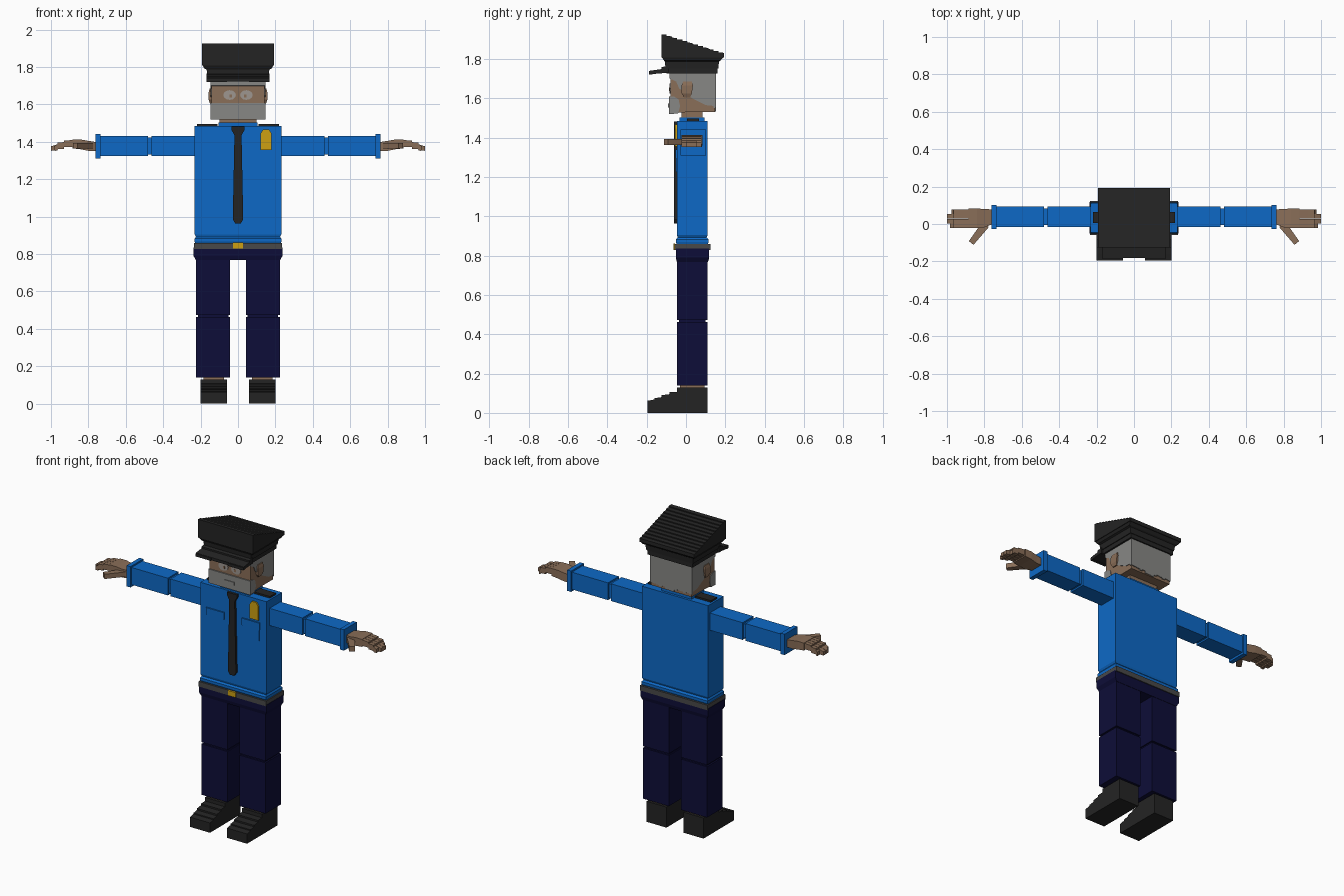
import bpy, bmesh, math, random
from mathutils import Matrix, Vector

random.seed(4)
cube = bpy.data.objects.get("Cube")
if cube:
    bpy.data.objects.remove(cube)


def material(name, r, g, b):
    lin = [((c / 255 + 0.055) / 1.055) ** 2.4 if c > 10 else c / 255 / 12.92 for c in (r, g, b)]
    m = bpy.data.materials.new(name)
    m.use_nodes = True
    m.diffuse_color = (*lin, 1)
    m.node_tree.nodes["Principled BSDF"].inputs["Base Color"].default_value = (*lin, 1)
    return m


BLUE = material("shirt blue", 13, 105, 198)
NAVY = material("trouser navy", 13, 13, 56)
BLACK = material("black", 36, 36, 36)
GREY = material("belt grey", 72, 72, 72)
GOLD = material("gold", 205, 160, 18)
SKIN = material("skin", 138, 110, 88)
HAIR = material("hair grey", 135, 135, 133)
EYE = material("eye grey", 158, 150, 144)


def finish(name, bm, mat, side=1):
    """Store the mesh, mirrored in x when side is -1."""
    if side < 0:
        bmesh.ops.scale(bm, vec=(-1, 1, 1), verts=bm.verts)
    bmesh.ops.recalc_face_normals(bm, faces=bm.faces)
    me = bpy.data.meshes.new(name)
    bm.to_mesh(me)
    bm.free()
    me.materials.append(mat)
    ob = bpy.data.objects.new(name, me)
    bpy.context.collection.objects.link(ob)
    return ob


def loft(name, mat, rings, axis="z", side=1):
    """Box through rings (t, a0, a1, b0, b1): t runs along z (a=x, b=y) or x (a=y, b=z)."""
    bm = bmesh.new()
    loops = []
    for t, a0, a1, b0, b1 in rings:
        pts = [(a0, b0), (a1, b0), (a1, b1), (a0, b1)]
        loops.append([bm.verts.new((a, b, t) if axis == "z" else (t, a, b)) for a, b in pts])
    for lo, hi in zip(loops, loops[1:]):
        for i in range(4):
            j = (i + 1) % 4
            bm.faces.new((lo[i], lo[j], hi[j], hi[i]))
    bm.faces.new(loops[0])
    bm.faces.new(loops[-1])
    return finish(name, bm, mat, side)


def box(name, mat, x0, x1, y0, y1, z0, z1, side=1):
    return loft(name, mat, [(z0, x0, x1, y0, y1), (z1, x0, x1, y0, y1)], side=side)


def prism(name, mat, profile, lo, hi, axis="x", side=1):
    """Extrude a (y, z) profile along x, or an (x, z) profile along y."""
    bm = bmesh.new()
    put = (lambda t, p: (t, *p)) if axis == "x" else (lambda t, p: (p[0], t, p[1]))
    a = [bm.verts.new(put(lo, p)) for p in profile]
    b = [bm.verts.new(put(hi, p)) for p in profile]
    bm.faces.new(a)
    bm.faces.new(b)
    for i in range(len(a)):
        j = (i + 1) % len(a)
        bm.faces.new((a[i], a[j], b[j], b[i]))
    return finish(name, bm, mat, side)


# Legs, shoes, arms and hands, one set per side
for s, tag in ((1, "left"), (-1, "right")):
    prism(f"{tag}_shoe", BLACK, [(-0.195, 0), (0.11, 0), (0.11, 0.13), (-0.045, 0.13), (-0.045, 0.107),
          (-0.085, 0.105), (-0.085, 0.095), (-0.125, 0.09), (-0.125, 0.08), (-0.16, 0.075),
          (-0.16, 0.068), (-0.195, 0.062)], 0.06, 0.2, side=s)
    box(f"{tag}_ankle", SKIN, 0.075, 0.185, -0.03, 0.095, 0.12, 0.16, s)
    box(f"{tag}_shin", NAVY, 0.043, 0.225, -0.045, 0.11, 0.14, 0.462, s)
    box(f"{tag}_knee", NAVY, 0.05, 0.215, -0.035, 0.1, 0.45, 0.485, s)
    box(f"{tag}_thigh", NAVY, 0.043, 0.225, -0.045, 0.11, 0.473, 0.79, s)

    ya, yb, za, zb = -0.015, 0.093, 1.323, 1.432
    box(f"{tag}_upper_arm", BLUE, 0.22, 0.462, ya, yb, za, zb, s)
    box(f"{tag}_elbow", BLUE, 0.45, 0.495, ya + 0.01, yb - 0.01, za + 0.01, zb - 0.01, s)
    box(f"{tag}_forearm", BLUE, 0.482, 0.745, ya, yb, za, zb, s)
    box(f"{tag}_cuff", BLUE, 0.735, 0.762, ya - 0.012, yb + 0.008, za - 0.013, zb + 0.01, s)

    loft(f"{tag}_palm", SKIN, [(0.755, 0.0, 0.078, 1.352, 1.398), (0.80, -0.018, 0.08, 1.352, 1.405),
         (0.84, -0.022, 0.083, 1.36, 1.412), (0.885, -0.022, 0.083, 1.365, 1.412)], "x", s)
    for i, tip in enumerate((0.985, 1.0, 1.0, 0.975)):
        y0 = -0.022 + i * 0.0255
        y1 = y0 + 0.0235
        loft(f"{tag}_finger_{i + 1}", SKIN, [(0.88, y0, y1, 1.372, 1.41), (0.93, y0, y1, 1.372, 1.406),
             (0.931, y0, y1, 1.362, 1.398), (0.965, y0, y1, 1.36, 1.396),
             (0.966, y0, y1, 1.354, 1.386), (tip, y0, y1, 1.352, 1.376)], "x", s)
    # Thumb: a tapering box turned forward and outward
    bm = bmesh.new()
    bmesh.ops.create_cube(bm, size=1)
    for v in bm.verts:
        w = 0.044 if v.co.x < 0 else 0.032
        v.co = Vector((v.co.x * 0.125, v.co.y * w, v.co.z * 0.03))
    bm.transform(Matrix.Translation((0.832, -0.052, 1.378)) @ Matrix.Rotation(math.radians(-52), 4, "Z"))
    finish(f"{tag}_thumb", bm, SKIN, s)

    # Shoulder strap, pocket and ear
    box(f"{tag}_shoulder_strap", BLACK, 0.11, 0.22, 0.005, 0.065, 1.48, 1.496, s)
    box(f"{tag}_pocket", BLUE, 0.068, 0.182, -0.05, -0.04, 1.225, 1.31, s)
    box(f"{tag}_pocket_flap", BLUE, 0.062, 0.188, -0.054, -0.04, 1.295, 1.34, s)
    loft(f"{tag}_ear", SKIN, [(1.605, 0.14, 0.15, -0.01, 0.022), (1.625, 0.14, 0.157, -0.022, 0.03),
         (1.665, 0.14, 0.157, -0.022, 0.035), (1.685, 0.14, 0.152, -0.015, 0.03)], side=s)
    # Eye: flat oval
    oval = [(0.045 + 0.034 * math.cos(a * math.pi / 6), 1.65 + 0.026 * math.sin(a * math.pi / 6)) for a in range(12)]
    prism(f"{tag}_eye", EYE, oval, -0.085, -0.078, "y", s)
    box(f"{tag}_pupil", SKIN, 0.032, 0.046, -0.087, -0.08, 1.638, 1.654, s)

# Hips and belt
loft("hips", NAVY, [(0.767, -0.225, 0.225, -0.046, 0.112), (0.79, -0.238, 0.238, -0.052, 0.118),
                    (0.835, -0.238, 0.238, -0.052, 0.118)])
box("belt", GREY, -0.236, 0.236, -0.058, 0.124, 0.828, 0.86)
box("buckle", GOLD, -0.027, 0.027, -0.064, -0.055, 0.829, 0.861)

# Shirt with a tucked hem
loft("shirt", BLUE, [(0.855, -0.228, 0.228, -0.045, 0.11), (0.868, -0.232, 0.232, -0.051, 0.115),
                     (0.882, -0.232, 0.232, -0.051, 0.115), (0.892, -0.225, 0.225, -0.042, 0.105),
                     (0.905, -0.232, 0.232, -0.046, 0.11), (1.485, -0.232, 0.232, -0.046, 0.11)])
box("collar", BLUE, -0.105, 0.105, -0.032, 0.095, 1.48, 1.503)

# Tie and badge
tie = [(0.034, 1.482), (0.034, 1.462), (0.019, 1.435), (0.028, 0.985), (0.014, 0.963)]
prism("tie", BLACK, tie + [(-x, z) for x, z in reversed(tie)], -0.061, -0.044, "y")
prism("badge", GOLD, [(0.121, 1.355), (0.18, 1.355), (0.18, 1.445), (0.166, 1.466), (0.135, 1.466),
                      (0.121, 1.445)], -0.056, -0.044, "y")

# Neck and head
box("neck", SKIN, -0.1, 0.1, -0.022, 0.085, 1.48, 1.54)
prism("head", SKIN, [(-0.08, 1.525), (0.02, 1.53), (0.147, 1.53), (0.147, 1.728), (-0.08, 1.728)], -0.143, 0.143)
prism("hair", HAIR, [(-0.083, 1.73), (0.152, 1.73), (0.152, 1.56), (0.1, 1.565), (0.06, 1.585),
                     (0.03, 1.6), (0.0, 1.625), (-0.035, 1.65), (-0.05, 1.685), (-0.083, 1.7)], -0.147, 0.147)
for i in range(14):
    x = -0.147 + i * 0.021
    box(f"hair_tuft_{i + 1}", HAIR, x, x + 0.021, 0.14, 0.152, 1.562 - random.uniform(0.008, 0.032), 1.57)
prism("beard", HAIR, [(-0.087, 1.52), (-0.04, 1.522), (-0.03, 1.56), (-0.038, 1.595), (-0.06, 1.608),
                      (-0.087, 1.608)], -0.147, 0.147)
box("mouth", HAIR, -0.036, 0.036, -0.091, -0.085, 1.552, 1.572)

# Cap: band, flare, stepped sloping crown and peak
box("cap_band", BLACK, -0.158, 0.158, -0.1, 0.16, 1.725, 1.765)
loft("cap_flare", BLACK, [(1.752, -0.163, 0.163, -0.104, 0.164), (1.787, -0.168, 0.168, -0.108, 0.168),
                          (1.792, -0.18, 0.18, -0.112, 0.176), (1.812, -0.19, 0.19, -0.125, 0.192)])
steps = 12
crown = [(0.193, 1.808), (-0.125, 1.808)]
for i in range(steps):
    z = 1.925 - 0.092 * i / (steps - 1)
    crown += [(-0.125 + 0.318 * i / steps, z), (-0.125 + 0.318 * (i + 1) / steps, z - 0.002)]
prism("cap_crown", BLACK, crown, -0.192, 0.192)
prism("cap_peak", BLACK, [(-0.182, 1.722), (-0.11, 1.728), (-0.09, 1.728), (-0.09, 1.765), (-0.125, 1.758),
                          (-0.125, 1.748), (-0.182, 1.74)], -0.168, 0.168)
for s, tag in ((1, "left"), (-1, "right")):
    box(f"{tag}_peak_corner", BLACK, 0.06, 0.168, -0.187, -0.17, 1.72, 1.738, s)
